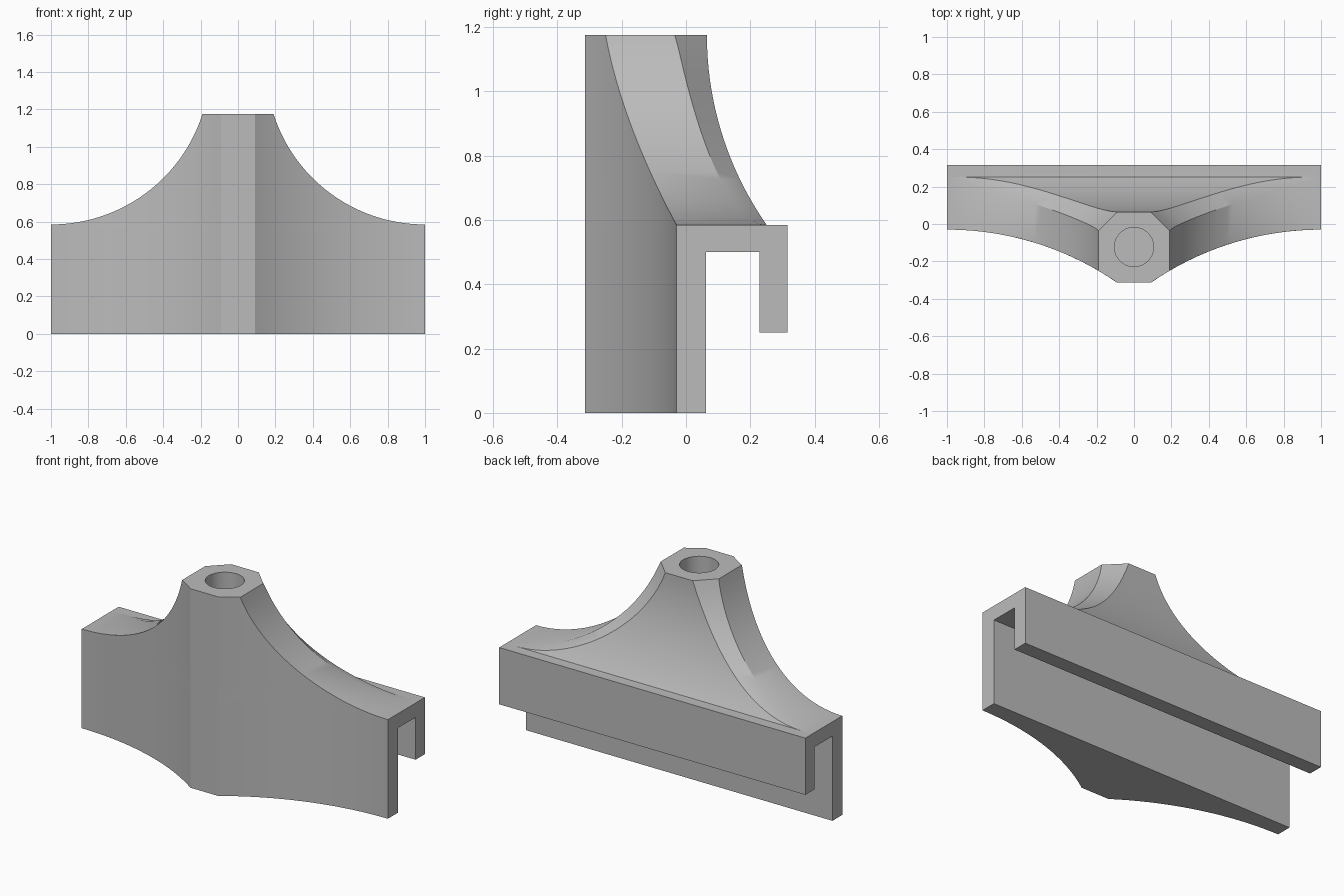
import bpy, bmesh
from math import sqrt, sin, asin

if "Cube" in bpy.data.objects:
    bpy.data.objects.remove(bpy.data.objects["Cube"])

TOP, DECK = 1.175, 0.585     # heights of the neck and of the clip's roof
LEG_BACK, BACK = 0.062, 0.315
SIDE_R, FRONT_R, BACK_R, INNER_R = 0.85, 1.6, 1.03, 0.908

grey = bpy.data.materials.new("light grey")
grey.use_nodes = True
grey.diffuse_color = (0.5, 0.5, 0.5, 1)
grey.node_tree.nodes["Principled BSDF"].inputs["Base Color"].default_value = (0.5, 0.5, 0.5, 1)


def sag(radius, t):
    """Drop of a circle at distance t from its tangent point."""
    return radius - sqrt(radius * radius - t * t)


def front_y(x):
    return -0.03 - sag(FRONT_R, 1 - abs(x))


def outline(half, mid_y, inner_x, inner_y, z, steps=20):
    """Plan section: curved front, straight side, chamfered back corner."""
    right = [(0.09 + (half - 0.09) * i / steps) for i in range(steps + 1)]
    pts = [(x, front_y(x)) for x in right] + [(half, mid_y), (inner_x, inner_y)]
    pts += [(-x, y) for x, y in reversed(pts)]
    return [(x, y, z) for x, y in pts]


def loft(name, rows):
    bm = bmesh.new()
    rings = [[bm.verts.new(p) for p in row] for row in rows]
    for a, b in zip(rings, rings[1:]):
        for i in range(len(a)):
            j = (i + 1) % len(a)
            bm.faces.new((a[i], a[j], b[j], b[i]))
    bm.faces.new(rings[0])
    bm.faces.new(rings[-1])
    bmesh.ops.recalc_face_normals(bm, faces=bm.faces)
    mesh = bpy.data.meshes.new(name)
    bm.to_mesh(mesh)
    bm.free()
    mesh.materials.append(grey)
    obj = bpy.data.objects.new(name, mesh)
    bpy.context.collection.objects.link(obj)
    return obj


def combine(target, other, operation):
    mod = target.modifiers.new(operation, 'BOOLEAN')
    mod.operation, mod.solver, mod.object = operation, 'EXACT', other
    bpy.context.view_layer.objects.active = target
    bpy.ops.object.modifier_apply(modifier=mod.name)
    bpy.data.objects.remove(other)


# Flared body: sections shrink upward along the side and back arcs
rows = []
levels = 28
sweep = asin(0.81 / SIDE_R)
for i in range(levels + 1):
    t = SIDE_R * sin(sweep * (1 - i / levels))
    half = 1 - t
    z = DECK + (TOP - DECK) * sag(SIDE_R, t) / sag(SIDE_R, 0.81)
    rise = z - DECK
    mid_y = -0.035 + 0.285 * (max(half - 0.19, 0) / 0.81) ** 0.8
    inner_x = 0.94 - sqrt(max(rise * (2 * INNER_R - rise), 0))
    rows.append(outline(half, mid_y, inner_x, 0.065 + sag(BACK_R, TOP - z), z))

# Front leg below the deck, tucked in under the clip's roof
rows.append(outline(1, 0.25, 0.94, 0.251, 0.56))
rows.append(outline(1, LEG_BACK, 0.94, LEG_BACK, 0.52))
rows.append(outline(1, LEG_BACK, 0.94, LEG_BACK, 0))
body = loft("bracket_body", rows)

# Hooked clip: roof and back lip as one extruded profile
hook = [(0.0, 0.5), (0.228, 0.5), (0.228, 0.25), (BACK, 0.25), (BACK, DECK), (0.0, DECK)]
clip = loft("clip", [[(x, y, z) for y, z in hook] for x in (-1, 1)])
combine(body, clip, 'UNION')

# Blind round socket in the neck
bpy.ops.mesh.primitive_cylinder_add(vertices=48, radius=0.105, depth=0.6,
                                    location=(0, -0.123, TOP - 0.2))
socket = bpy.context.object
socket.name = "socket_cutter"
socket.hide_render = True
socket.data.materials.append(grey)
combine(body, socket, 'DIFFERENCE')

bpy.ops.object.select_all(action='DESELECT')
body.select_set(True)
bpy.context.view_layer.objects.active = body
bpy.ops.object.shade_smooth_by_angle(angle=0.5)
